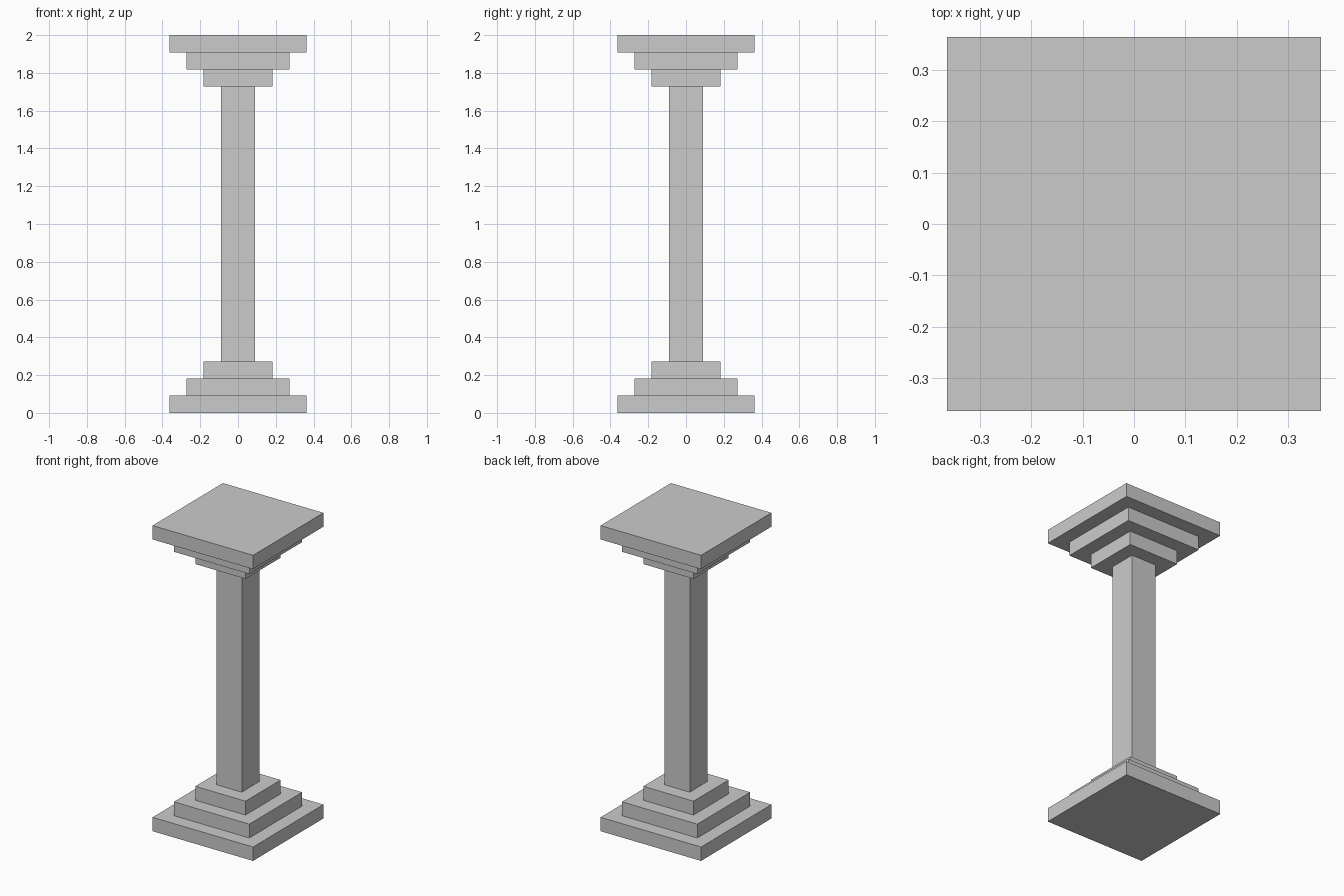
import bpy

if "Cube" in bpy.data.objects:
    bpy.data.objects.remove(bpy.data.objects["Cube"])

U = 2 / 22  # the column is laid out on a 22-unit-high module


def block(name, width, z0, z1):
    """Square block of the given width spanning z0..z1, in modules."""
    bpy.ops.mesh.primitive_cube_add(size=1, location=(0, 0, (z0 + z1) / 2 * U))
    ob = bpy.context.object
    ob.name = name
    ob.scale = (width * U, width * U, (z1 - z0) * U)
    bpy.ops.object.transform_apply(location=False, rotation=False, scale=True)
    return ob


# Stepped base and its mirrored stepped capital
for i, width in enumerate((8, 6, 4)):
    block(f"base_step_{i + 1}", width, i, i + 1)
    block(f"capital_step_{i + 1}", width, 21 - i, 22 - i)

# Square shaft between them
block("shaft", 2, 3, 19)
